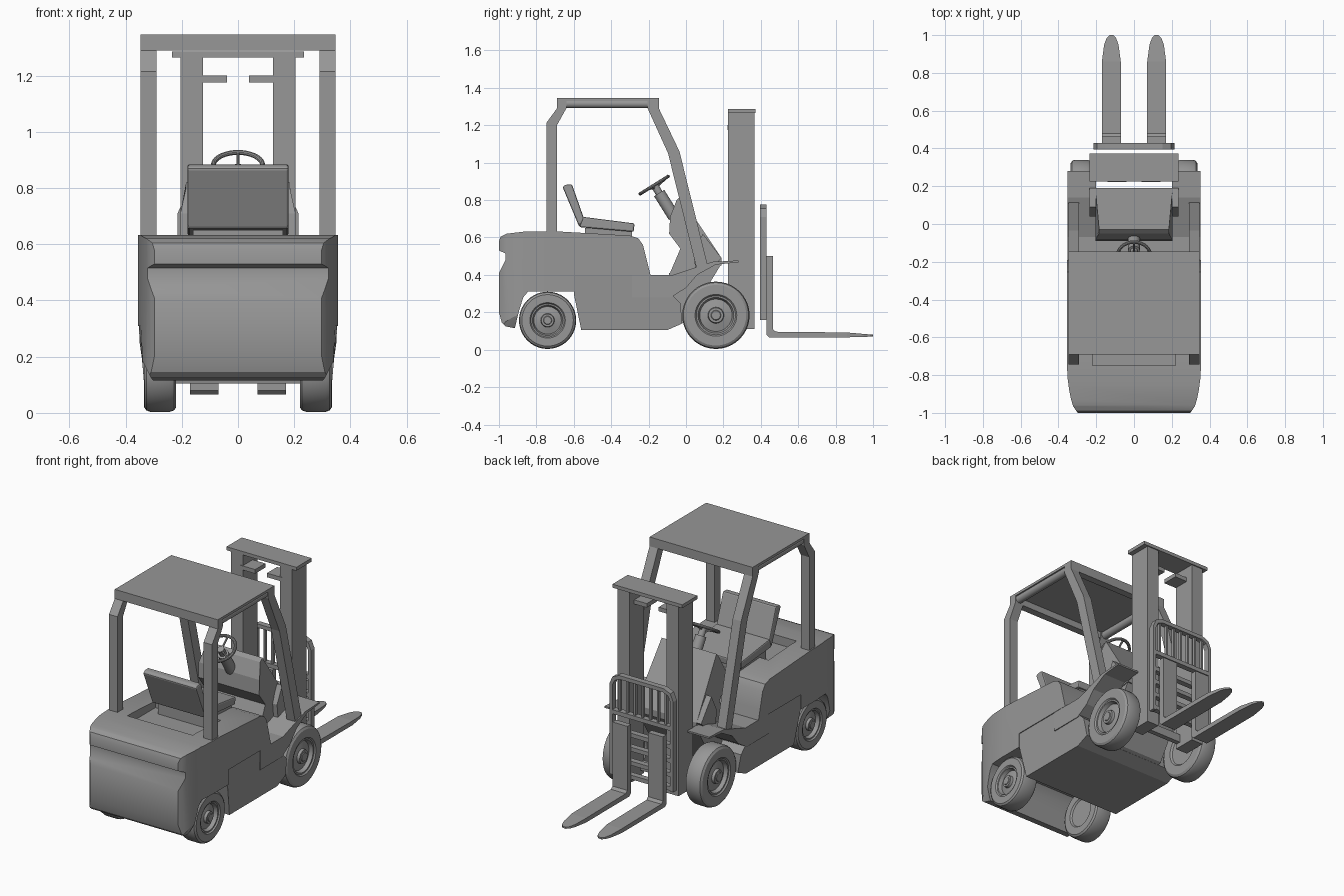
import bpy, bmesh, math
from mathutils import Vector, Matrix

if "Cube" in bpy.data.objects:
    bpy.data.objects.remove(bpy.data.objects["Cube"])

# Dark grey paint used on every part
grey = bpy.data.materials.new("dark_grey")
grey.diffuse_color = (.31, .31, .31, 1)
grey.use_nodes = True
grey.node_tree.nodes["Principled BSDF"].inputs["Base Color"].default_value = grey.diffuse_color


def finish(bm, name, smooth=False):
    bmesh.ops.remove_doubles(bm, verts=bm.verts, dist=1e-5)
    bmesh.ops.recalc_face_normals(bm, faces=bm.faces)
    me = bpy.data.meshes.new(name)
    bm.to_mesh(me)
    bm.free()
    me.materials.append(grey)
    ob = bpy.data.objects.new(name, me)
    bpy.context.collection.objects.link(ob)
    bpy.ops.object.select_all(action='DESELECT')
    bpy.context.view_layer.objects.active = ob
    ob.select_set(True)
    if smooth:
        bpy.ops.object.shade_smooth_by_angle(angle=math.radians(32))
    return ob


def mirror(ob):
    m = ob.modifiers.new("mirror", 'MIRROR')
    m.use_mirror_merge = False
    return ob


def bevel(ob, width, segments=2):
    b = ob.modifiers.new("bevel", 'BEVEL')
    b.width, b.segments = width, segments
    return ob


def prism(name, pts, a, b, axis='x', smooth=False):
    """Extrude a 2D outline from a to b along an axis."""
    put = {'x': lambda u, v, t: (t, u, v), 'y': lambda u, v, t: (u, t, v),
           'z': lambda u, v, t: (u, v, t)}[axis]
    bm = bmesh.new()
    lo, hi = [[bm.verts.new(put(u, v, t)) for u, v in pts] for t in (a, b)]
    bm.faces.new(lo)
    bm.faces.new(hi[::-1])
    for i in range(len(pts)):
        j = (i + 1) % len(pts)
        bm.faces.new((lo[i], hi[i], hi[j], lo[j]))
    return finish(bm, name, smooth)


def box(name, x0, x1, y0, y1, z0, z1):
    return prism(name, [(x0, y0), (x1, y0), (x1, y1), (x0, y1)], z0, z1, 'z')


def rod(name, p, q, r, sides=16):
    p, q = Vector(p), Vector(q)
    bm = bmesh.new()
    rot = (q - p).to_track_quat('Z', 'Y').to_matrix().to_4x4()
    bmesh.ops.create_cone(bm, cap_ends=True, segments=sides, radius1=r, radius2=r,
                          depth=(q - p).length, matrix=Matrix.Translation((p + q) / 2) @ rot)
    return finish(bm, name, True)


def lathe(name, prof, y, z, steps=40):
    """Spin a (radius, x) outline about a wheel axle."""
    bm = bmesh.new()
    vs = [bm.verts.new((x, y + r, z)) for r, x in prof]
    es = [bm.edges.new(e) for e in zip(vs, vs[1:])]
    bmesh.ops.spin(bm, geom=vs + es, cent=(0, y, z), axis=(1, 0, 0),
                   angle=math.tau, steps=steps)
    return finish(bm, name, True)


def boolean(ob, cutter, op):
    m = ob.modifiers.new("cut", 'BOOLEAN')
    m.object, m.operation, m.solver = cutter, op, 'EXACT'
    bpy.context.view_layer.objects.active = ob
    bpy.ops.object.modifier_apply(modifier=m.name)
    bpy.data.objects.remove(cutter)


def both(pts):
    return pts + [(-u, v) for u, v in pts[::-1]]


# Hood and counterweight: side profile trimmed by plan and front outlines
rear = prism("hood_and_counterweight", [
    (-.19, .40), (-.205, .46), (-.23, .56), (-.255, .595), (-.30, .61), (-.70, .633),
    (-.85, .633), (-.96, .62), (-.99, .605), (-1, .58), (-1, .53), (-.965, .515),
    (-.965, .48), (-1, .41), (-1, .20), (-.985, .145), (-.965, .125), (-.915, .115),
    (-.895, .20), (-.87, .28), (-.845, .31), (-.60, .31), (-.60, .40)], -.4, .4)
boolean(rear, prism("plan", both([(.355, -.1), (.355, -.75), (.351, -.82), (.343, -.88), (.333, -.93),
                                  (.322, -.965), (.309, -.985), (.29, -1.01)]), 0, 1, 'z'), 'INTERSECT')
boolean(rear, prism("front", both([(.4, .7), (.4, .3), (.352, .21), (.31, .125), (.29, .1)]),
                    -1.2, 0, 'y'), 'INTERSECT')
boolean(rear, box("recess", -.22, .22, -.75, -.48, .58, .8), 'DIFFERENCE')
bpy.ops.object.select_all(action='DESELECT')
rear.select_set(True)
bpy.ops.object.shade_smooth_by_angle(angle=math.radians(28))

# Chassis, floor and front cowl
chassis = prism("chassis", [(-.60, .40), (-.60, .30), (-.56, .105), (-.10, .105), (-.02, .14),
                            (-.03, .25), (-.07, .29), (-.07, .40)], -.35, .35)
for v in chassis.data.vertices:
    if v.co.z < .2:
        v.co.x *= .955
prism("front_frame", [(-.10, .105), (0, .15), (.08, .28), (.19, .46), (.19, .49),
                      (-.09, .41)], -.2, .2)
cowl = prism("cowl", [(-.09, .40), (-.03, .54), (-.09, .62), (-.085, .71), (-.05, .80),
                      (-.03, .82), (.19, .49), (.19, .45)], -.205, .205)
for v in cowl.data.vertices:
    if v.co.z > .75:
        v.co.x *= .9

# Front fenders with steps
mirror(prism("fender", [(-.08, .28), (-.29, .28), (-.29, .40), (-.07, .40), (.14, .47),
                        (.28, .477), (.28, .467), (.16, .455), (.06, .40), (0, .33)],
             .2, .353))
mirror(prism("post_foot", [(.05, .43), (.04, .52), (.09, .62), (.19, .49), (.17, .47)], .2, .235))

# Wheels
for name, y, r, x0, x1 in (("front_wheel", .16, .18, .225, .335), ("rear_wheel", -.74, .153, .22, .333)):
    mirror(lathe(name, [
        (0, x0 + .01), (.55 * r, x0 + .01), (.6 * r, x0), (.9 * r, x0), (.97 * r, x0 + .008), (r, x0 + .022),
        (r, x1 - .022), (.97 * r, x1 - .008), (.9 * r, x1), (.62 * r, x1), (.58 * r, x1 - .008),
        (.53 * r, x1 - .008), (.48 * r, x1 - .03), (.24 * r, x1 - .02), (.22 * r, x1 - .004),
        (.15 * r, x1 - .004), (.13 * r, x1), (0, x1)], y, r + .004))

# Overhead guard
mirror(prism("rear_post", [(-.745, .60), (-.745, 1.215), (-.69, 1.29), (-.69, 1.345),
                           (-.64, 1.345), (-.64, 1.29), (-.69, 1.20), (-.69, .60)], .29, .347))
mirror(prism("front_post", [(.055, .44), (-.096, 1.05), (-.205, 1.29), (-.205, 1.345),
                            (-.145, 1.345), (-.145, 1.29), (-.035, 1.06), (.115, .455)], .29, .347))
box("roof_panel", -.347, .347, -.69, -.145, 1.33, 1.346)
mirror(rod("roof_side_rail", (.32, -.66, 1.315), (.32, -.18, 1.315), .024))
for name, y in (("roof_rear_rail", -.69), ("roof_front_rail", -.19)):
    box(name, -.34, .34, y, y + .045, 1.29, 1.333)

# Seat
bevel(prism("seat_cushion", [(-.57, .655), (-.55, .71), (-.275, .675), (-.28, .63)], -.18, .18), .008)
bevel(prism("seat_back", [(-.57, .655), (-.66, .87), (-.645, .882), (-.61, .885), (-.545, .70)],
            -.18, .18), .008)
box("seat_base", -.16, .16, -.54, -.29, .57, .65)

# Steering wheel and column
centre, tilt = Vector((0, -.17, .88)), Matrix.Rotation(math.radians(32), 3, 'X')
bpy.ops.mesh.primitive_torus_add(location=centre, rotation=(math.radians(32), 0, 0), major_radius=.088,
                                 minor_radius=.009, major_segments=36, minor_segments=10)
bpy.context.object.name = "steering_wheel"
bpy.context.object.data.materials.append(grey)
bpy.ops.object.shade_smooth_by_angle()
for k in range(3):
    a = math.tau * k / 3 + math.pi / 2
    rod("steering_spoke", centre + tilt @ Vector((0, 0, -.015)),
        centre + tilt @ Vector((.087 * math.cos(a), .087 * math.sin(a), 0)), .006, 8)
rod("steering_hub", centre + tilt @ Vector((0, 0, -.06)), centre + tilt @ Vector((0, 0, -.005)), .02)
rod("steering_column", centre + tilt @ Vector((0, 0, -.2)), centre + tilt @ Vector((0, 0, -.05)), .032)

# Mast: rails, crossbars and brackets
mirror(box("mast_rail", .125, .205, .225, .365, .11, 1.27))
box("mast_top_bar", -.235, .235, .225, .372, 1.265, 1.286)
mirror(box("mast_bracket", .04, .14, .222, .32, 1.175, 1.2))
box("mast_crossbar", -.15, .15, .23, .26, .14, .19)

# Fork carriage and load backrest
mirror(prism("backrest_post", [(.195, .16), (.215, .16), (.215, .71), (.195, .755), (.15, .775),
                               (0, .775), (0, .752), (.145, .752), (.18, .737), (.195, .705)],
             .395, .43, 'y'))
for z in (.165, .25, .335, .42, .53):
    box("carriage_bar", -.2, .2, .395, .43, z, z + .025)
for i in range(-3, 4):
    box("backrest_bar", i * .052 - .006, i * .052 + .006, .402, .42, .54, .76)

# Forks with tapered tips
fork = prism("fork", [(.43, .50), (.465, .50), (.465, .11), (.48, .096), (.86, .092), (1, .08),
                      (1, .07), (.86, .066), (.445, .066), (.43, .08)], .07, .17)
boolean(fork, prism("fork_plan", [(.06, .4), (.18, .4), (.17, .86), (.158, .95), (.145, .985), (.13, 1.0),
                                  (.11, 1.0), (.095, .985), (.082, .95), (.07, .86)], 0, .6, 'z'),
        'INTERSECT')
mirror(fork)
